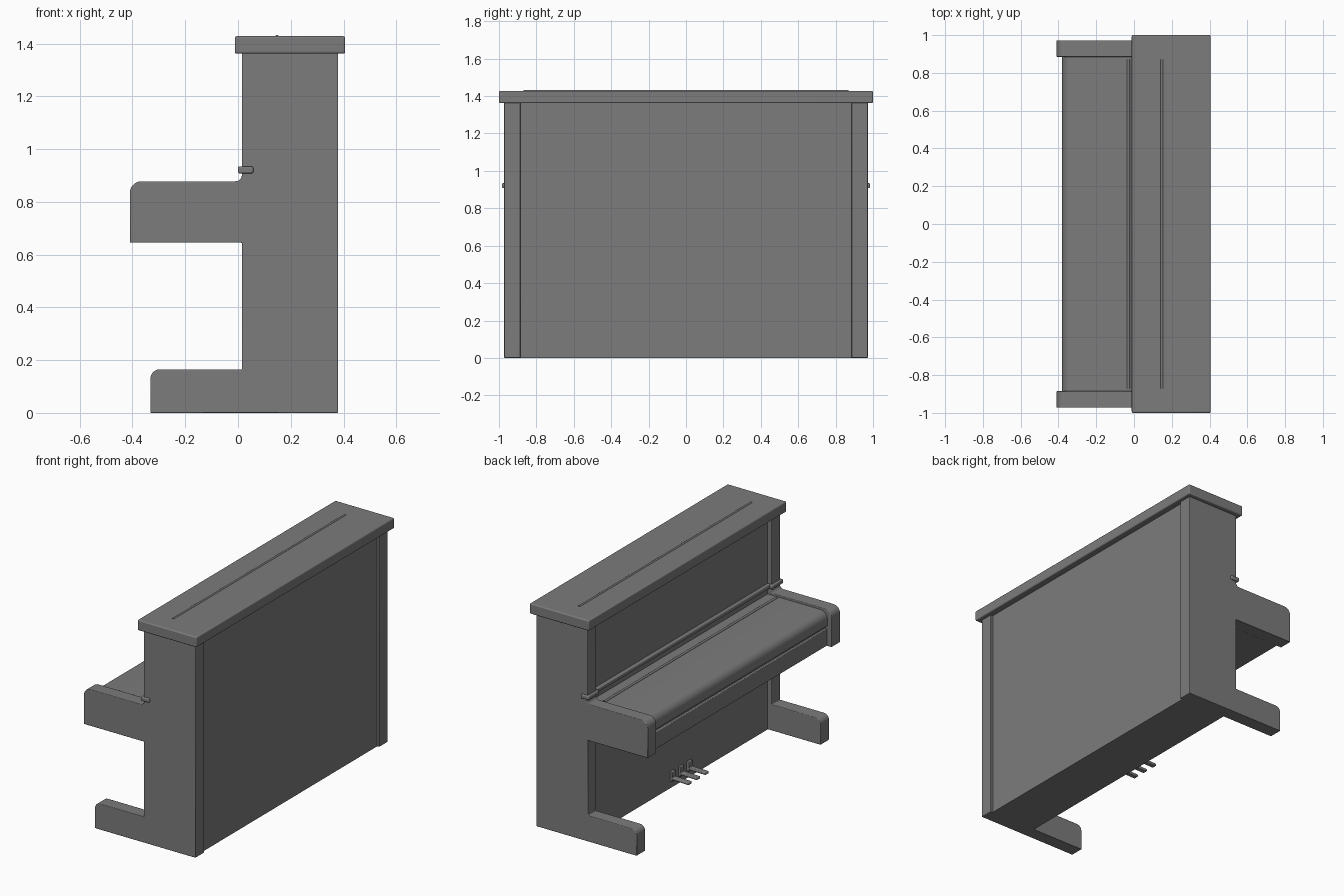
import bpy
from math import cos, sin, pi
from mathutils import Vector

if "Cube" in bpy.data.objects:
    bpy.data.objects.remove(bpy.data.objects["Cube"])

# Dark lacquer shared by all parts
lacquer = bpy.data.materials.new("dark_lacquer")
lacquer.diffuse_color = (0.2, 0.2, 0.2, 1)
lacquer.use_nodes = True
lacquer.node_tree.nodes["Principled BSDF"].inputs["Base Color"].default_value = lacquer.diffuse_color


def finish(ob, bevel):
    """Soften the edges and shade smooth while keeping corners crisp."""
    ob.data.materials.append(lacquer)
    if bevel:
        m = ob.modifiers.new("Bevel", 'BEVEL')
        m.width, m.segments = bevel, 3
        m.limit_method, m.angle_limit = 'ANGLE', 0.6
    bpy.ops.object.select_all(action='DESELECT')
    ob.select_set(True)
    bpy.context.view_layer.objects.active = ob
    # beveled parts are smooth all over, their corners being real geometry
    bpy.ops.object.shade_smooth_by_angle(angle=pi / 6)
    return ob


def box(name, x, y, z, bevel=0.0):
    lo, hi = zip(x, y, z)
    bpy.ops.mesh.primitive_cube_add(size=1)
    ob = bpy.context.object
    ob.name = name
    for v in ob.data.vertices:
        v.co = [hi[i] if v.co[i] > 0 else lo[i] for i in range(3)]
    return finish(ob, bevel)


def rounded(points, steps=8):
    """Turn (x, z, radius) corners into a profile with 90 degree fillets."""
    out = []
    for i, (x, z, r) in enumerate(points):
        p = Vector((x, z))
        if not r:
            out.append(p)
            continue
        a = (Vector(points[i - 1][:2]) - p).normalized()
        b = (Vector(points[(i + 1) % len(points)][:2]) - p).normalized()
        for k in range(steps + 1):
            t = pi / 2 * k / steps
            out.append(p + r * (a + b) - r * (b * cos(t) + a * sin(t)))
    return out


def extrude(name, points, y0, y1, bevel=0.0):
    prof = rounded(points)
    n = len(prof)
    verts = [(p.x, y, p.y) for y in (y0, y1) for p in prof]
    faces = [list(range(n)), list(range(2 * n - 1, n - 1, -1))]
    faces += [(i, i + n, (i + 1) % n + n, (i + 1) % n) for i in range(n)]
    me = bpy.data.meshes.new(name)
    me.from_pydata(verts, [], faces)
    ob = bpy.data.objects.new(name, me)
    bpy.context.collection.objects.link(ob)
    return finish(ob, bevel)


def rod(name, x, z, half, r):
    bpy.ops.mesh.primitive_cylinder_add(vertices=16, radius=r, depth=2 * half,
                                        location=(x, 0, z), rotation=(pi / 2, 0, 0))
    bpy.context.object.name = name
    finish(bpy.context.object, 0)


# Side panels with arm and foot in one outline
side = [(0.38, 0, 0), (0.38, 1.366, 0), (0.015, 1.366, 0), (0.015, 0.878, 0.025),
        (-0.41, 0.878, 0.045), (-0.41, 0.645, 0), (0.015, 0.645, 0),
        (0.015, 0.165, 0), (-0.332, 0.165, 0.035), (-0.332, 0, 0)]
for s, label in ((-1, "left"), (1, "right")):
    y0, y1 = sorted((s * 0.885, s * 0.972))
    extrude(label + "_side_panel", side, y0, y1, 0.004)
    # Moulding block wrapping the side's front edge
    m0, m1 = sorted((s * 0.872, s * 0.984))
    box(label + "_moulding_end", (0.0, 0.058), (m0, m1), (0.908, 0.934), 0.006)

# Case body between the sides, recessed front and back
box("case_body", (0.042, 0.364), (-0.89, 0.89), (0, 1.366))

# Top lid and its hinge
box("top_lid", (-0.012, 0.406), (-1, 1), (1.362, 1.428), 0.007)
rod("top_lid_hinge", 0.148, 1.426, 0.87, 0.007)

# Moulding across the upper panel
box("front_moulding", (0.02, 0.06), (-0.88, 0.88), (0.908, 0.934), 0.006)

# Key cover, key slip with the key bed under it
extrude("key_cover", [(0.05, 0.775, 0), (0.05, 0.866, 0), (-0.38, 0.866, 0.05),
                      (-0.38, 0.775, 0)], -0.886, 0.886)
box("key_slip_gap", (-0.365, 0.05), (-0.886, 0.886), (0.74, 0.78))
box("key_slip", (-0.38, 0.05), (-0.886, 0.886), (0.648, 0.757), 0.004)
rod("key_cover_hinge", -0.03, 0.866, 0.87, 0.008)

# Three pedals with their mounting plates
for i in (-1, 0, 1):
    y = i * 0.085
    box("pedal_plate", (0.025, 0.05), (y - 0.018, y + 0.018), (0.045, 0.108), 0.004)
    extrude("pedal", [(0.045, 0.056, 0), (0.045, 0.073, 0), (-0.09, 0.069, 0),
                      (-0.09, 0.053, 0)], y - 0.017, y + 0.017, 0.005)
